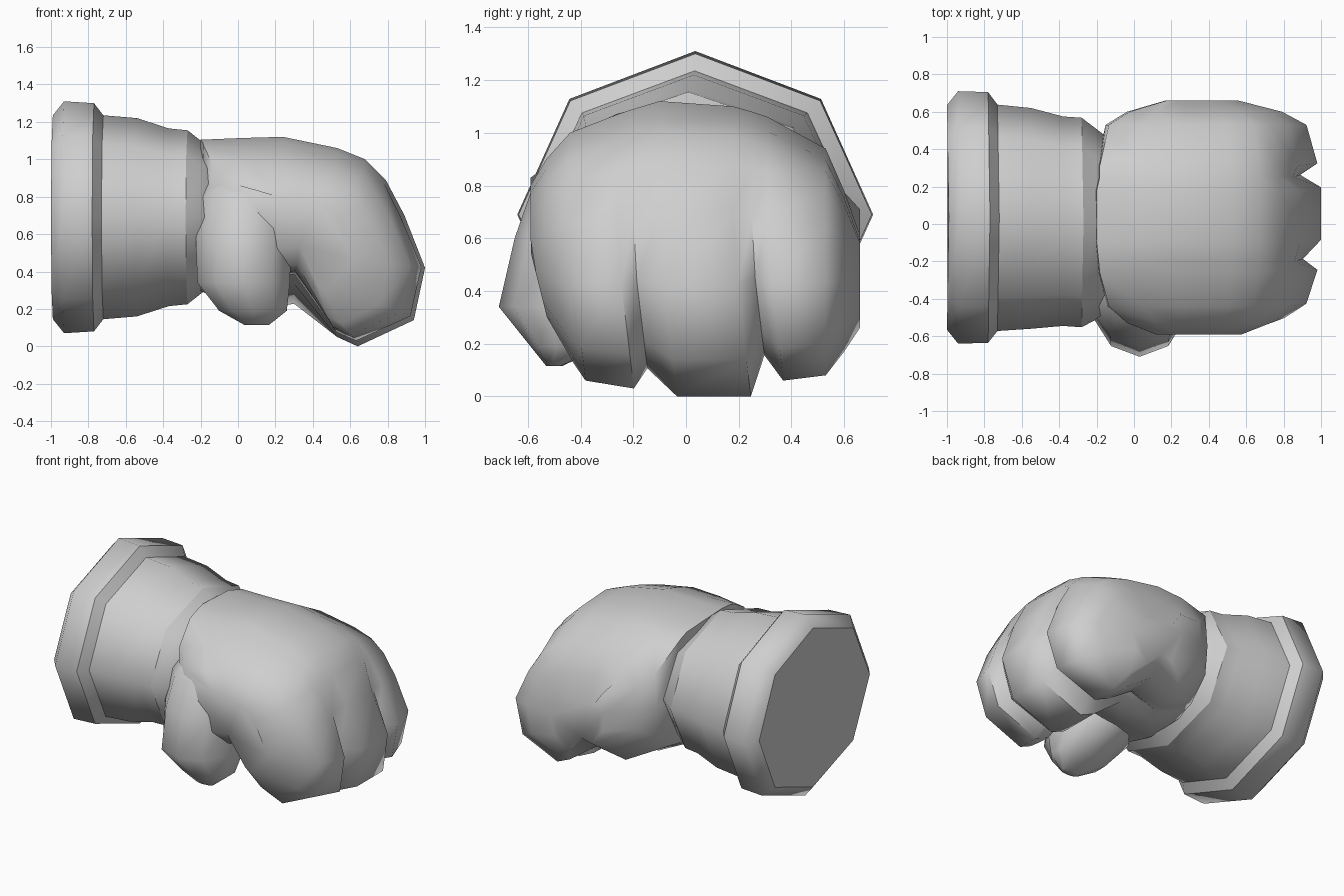
import bpy, bmesh, math
from mathutils import Vector

cube = bpy.data.objects.get("Cube")
if cube:
    bpy.data.objects.remove(cube, do_unlink=True)

grey = bpy.data.materials.new("light_grey")
grey.use_nodes = True
grey.diffuse_color = (0.62, 0.62, 0.62, 1)
grey.node_tree.nodes["Principled BSDF"].inputs["Base Color"].default_value = (0.62, 0.62, 0.62, 1)


def clamp(v):
    return max(0.0, min(1.0, v))


def loft(name, rings, sharp_rings=(), limit=65):
    """Skin closed rings of equal length and cap both ends."""
    bm = bmesh.new()
    loops = [[bm.verts.new(p) for p in ring] for ring in rings]
    n = len(loops[0])
    for a, b in zip(loops, loops[1:]):
        for i in range(n):
            j = (i + 1) % n
            bm.faces.new((a[i], a[j], b[j], b[i]))
    bm.faces.new(loops[0])
    bm.faces.new(loops[-1])
    bmesh.ops.recalc_face_normals(bm, faces=bm.faces)
    for f in bm.faces:
        f.smooth = True
    for e in bm.edges:
        e.smooth = e.calc_face_angle(0) < math.radians(limit)
    for r in sharp_rings:
        for i in range(n):
            bm.edges.get((loops[r][i], loops[r][(i + 1) % n])).smooth = False
    mesh = bpy.data.meshes.new(name)
    bm.to_mesh(mesh)
    bm.free()
    mesh.materials.append(grey)
    obj = bpy.data.objects.new(name, mesh)
    bpy.context.collection.objects.link(obj)
    return obj


def circle(n):
    return [(math.sin(math.tau * i / n), math.cos(math.tau * i / n)) for i in range(n)]


# Cuff and wrist: octagonal rings along x, given as (x, y centre, y radius, z radius)
cuff = [(-.99, .035, .60, .545), (-.93, .035, .675, .62), (-.77, .035, .67, .61),
        (-.72, .033, .605, .545), (-.54, .03, .59, .53), (-.37, .015, .56, .475),
        (-.27, .008, .56, .465), (-.2, 0, .515, .41), (-.05, 0, .4, .3)]
loft("cuff", [[(x - .01 * abs(s), cy + ry * s, .69 + rz * c) for s, c in circle(8)]
              for x, cy, ry, rz in cuff], sharp_rings=(0, 2, 3, 6))

# Side outline of the curled hand, from the wrist over the knuckles to the palm
outline = [(-.2, .28), (-.22, .7), (-.2, 1.1), (.02, 1.115), (.24, 1.12), (.53, 1.06),
           (.68, 1.0), (.79, .89), (.89, .7), (1.0, .42), (.94, .14), (.64, 0),
           (.53, .05), (.3, .22), (.05, .18)]

# Slices across the hand: (y, top, bottom, length scale, depth of groove between fingers)
slices = [(.66, .6, .26, .32, 0), (.6, .78, .17, .68, 0), (.53, .94, .08, .88, 0),
          (.31, 1.06, .06, .97, 0), (.25, 1.08, .06, .97, .1), (.18, 1.1, 0, 1, 0),
          (-.1, 1.12, 0, 1, 0), (-.2, 1.09, .02, .98, .09), (-.26, 1.07, .03, .97, 0),
          (-.44, 1.0, .06, .88, 0), (-.53, .9, .12, .7, 0), (-.59, .8, .3, .42, 0)]


def hand_slice(y, top, bottom, length, groove):
    ring = []
    # The wrist end of the slice follows an oval
    arc = .41 * math.sqrt(max(.1, 1 - (y / .62) ** 2))
    middle = min(.7, (top + bottom) / 2 + .15)
    # Fingers lean sideways toward their tips, the first one most
    lean = .25 if y < -.5 else .12 if y < .5 else 0
    for px, pz in outline:
        x = .35 + (px - .35) * length
        if pz > .5:
            z = .5 + (pz - .5) * (top - .5) / .62
        else:
            z = .5 - (.5 - pz) * (1 - 2 * bottom)
        # Hollow the palm beside the thumb, leaving the heel low on the far side
        if px < .4 and pz < .5:
            z += .15 * clamp((.2 - y) / .4)
        # Round the hand into the wrist
        wrist = clamp((.05 - px) / .25)
        round_z = middle + arc * (pz > .7) - arc * (pz < .7)
        z += (round_z - z) * wrist
        # Sink the grooves that separate the fingers
        if px > .25:
            inward = (Vector((.5, .5)) - Vector((x, z))).normalized()
            inward *= groove * clamp((.8 - z) / .4)
            x += inward.x
            z += inward.y
        ring.append((x, y + lean * max(0, .55 - z), z))
    return ring


loft("hand", [hand_slice(*s) for s in slices])

# Thumb with its sloping inner pad: rings stacked down, as (x, y, x radius, y radius, z)
thumb = [(.05, -.28, .16, .15, .96), (.04, -.36, .25, .22, .8), (.03, -.38, .27, .27, .6),
         (.03, -.41, .26, .30, .34), (.08, -.45, .19, .14, .19), (.1, -.50, .07, .03, .115)]
loft("thumb", [[(x + rx * s, y + ry * c, z) for s, c in circle(10)]
               for x, y, rx, ry, z in thumb])
